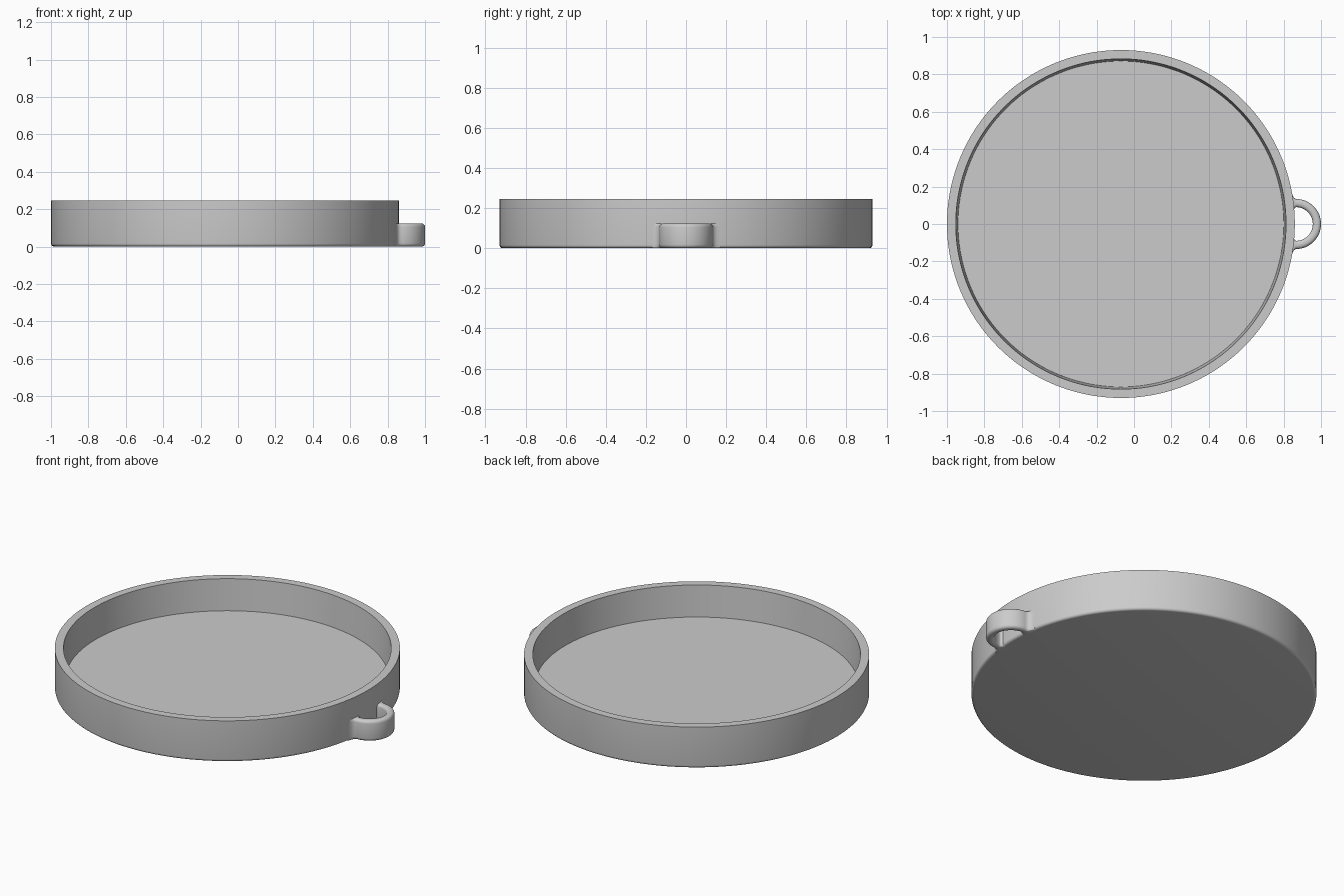
import bpy
import bmesh
from math import radians, sin, cos, pi
from mathutils import Vector

default = bpy.data.objects.get("Cube")
if default:
    bpy.data.objects.remove(default, do_unlink=True)

# Plain grey finish
grey = bpy.data.materials.new("plain_grey")
grey.use_nodes = True
colour = (0.6, 0.6, 0.6, 1)
grey.diffuse_color = colour
grey.node_tree.nodes["Principled BSDF"].inputs["Base Color"].default_value = colour


def finish(name, bm):
    bmesh.ops.recalc_face_normals(bm, faces=bm.faces)
    mesh = bpy.data.meshes.new(name)
    bm.to_mesh(mesh)
    bm.free()
    mesh.materials.append(grey)
    obj = bpy.data.objects.new(name, mesh)
    bpy.context.collection.objects.link(obj)
    bpy.ops.object.select_all(action="DESELECT")
    obj.select_set(True)
    bpy.context.view_layer.objects.active = obj
    bpy.ops.object.shade_smooth_by_angle(angle=radians(35))
    return obj


def bridge(bm, a, b):
    n = len(a)
    for k in range(n):
        bm.faces.new((a[k], a[(k + 1) % n], b[(k + 1) % n], b[k]))


# Round tray: profile from the base edge, over the rim, to the floor
CENTRE, RADIUS, HEIGHT, FLOOR, ROUND, SEGMENTS = -0.07, 0.93, 0.245, 0.06, 0.016, 144
profile = [(RADIUS - ROUND + ROUND * sin(a), ROUND - ROUND * cos(a))
           for a in (k * pi / 10 for k in range(6))]
profile += [(RADIUS, HEIGHT), (0.883, HEIGHT), (0.871, FLOOR)]
bm = bmesh.new()
rings = [[bm.verts.new((CENTRE + r * cos(2 * pi * k / SEGMENTS),
                        r * sin(2 * pi * k / SEGMENTS), z))
          for k in range(SEGMENTS)] for r, z in profile]
for a, b in zip(rings, rings[1:]):
    bridge(bm, a, b)
bm.faces.new(rings[0])
bm.faces.new(rings[-1])
finish("tray", bm)

# Side loop: half ring with flared feet, given as outer and inner edge pairs
LOOP_X, OUTER, INNER, LOOP_TOP, EDGE = 0.866, 0.134, 0.09, 0.123, 0.018
foot = [((0.825, 0.185), (0.825, 0.06)),
        ((0.842, 0.175), (0.848, 0.066)),
        ((0.848, 0.155), (0.856, 0.078)),
        ((0.854, 0.142), (0.861, 0.087))]
arc = [tuple((LOOP_X + r * cos(a), r * sin(a)) for r in (OUTER, INNER))
       for a in (pi / 2 - pi * k / 32 for k in range(33))]
mirrored = [tuple((x, -y) for x, y in pair) for pair in reversed(foot)]

bm = bmesh.new()
sections = []
for outer, inner in foot + arc + mirrored:
    o, i = Vector(outer), Vector(inner)
    width = (o - i).length
    across = (o - i) / width
    section = []
    # Rounded corners of the loop's cross-section
    for corner, (t, z) in enumerate([(width - EDGE, LOOP_TOP - EDGE), (EDGE, LOOP_TOP - EDGE),
                                     (EDGE, EDGE), (width - EDGE, EDGE)]):
        for step in range(5):
            a = corner * pi / 2 + step * pi / 8
            p = i + across * (t + EDGE * cos(a))
            section.append(bm.verts.new((p.x, p.y, z + EDGE * sin(a))))
    sections.append(section)
for a, b in zip(sections, sections[1:]):
    bridge(bm, a, b)
bm.faces.new(sections[0])
bm.faces.new(sections[-1])
finish("side_loop", bm)
